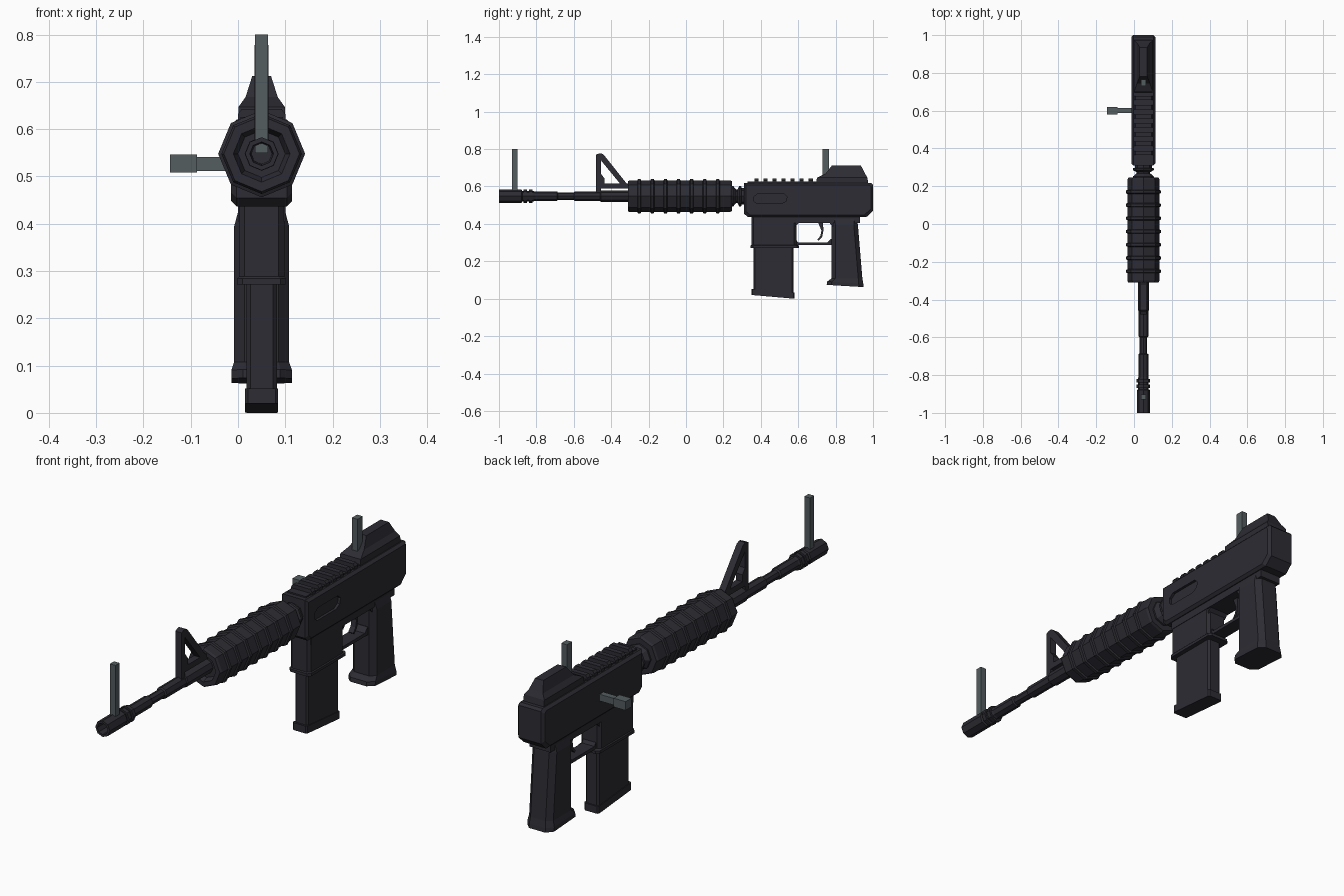
import bpy, bmesh, math
from mathutils import Vector

CX, CZ = 0.05, 0.548          # bore axis


def material(name, rgb):
    m = bpy.data.materials.new(name)
    m.diffuse_color = (*rgb, 1)
    return m


DARK = material("dark gunmetal", (0.025, 0.025, 0.033))
GREY = material("slate grey", (0.088, 0.110, 0.117))


def finish(name, bm, mat):
    bmesh.ops.recalc_face_normals(bm, faces=bm.faces)
    me = bpy.data.meshes.new(name)
    bm.to_mesh(me)
    bm.free()
    me.materials.append(mat)
    ob = bpy.data.objects.new(name, me)
    bpy.context.collection.objects.link(ob)
    return ob


def skin(name, rings, mat=DARK, closed=False):
    """Join rings of equal point count; cap the ends unless closed."""
    bm = bmesh.new()
    vs = [[bm.verts.new(p) for p in r] for r in rings]
    n = len(vs[0])
    pairs = list(zip(vs, vs[1:])) + ([(vs[-1], vs[0])] if closed else [])
    for a, b in pairs:
        for i in range(n):
            j = (i + 1) % n
            bm.faces.new((a[i], a[j], b[j], b[i]))
    if not closed:
        bm.faces.new(vs[0])
        bm.faces.new(vs[-1])
    return finish(name, bm, mat)


def prism(name, pts, half, mat=DARK, chamfer=0):
    """Side profile (y, z) extruded in x, with optional chamfered rims."""
    c = Vector((sum(p[0] for p in pts) / len(pts), sum(p[1] for p in pts) / len(pts)))
    if not chamfer:
        return skin(name, [[(CX + s * half, y, z) for y, z in pts] for s in (-1, 1)], mat)

    def pull(p):
        return [p[i] - math.copysign(min(chamfer, abs(p[i] - c[i])), p[i] - c[i]) for i in (0, 1)]
    small = [pull(p) for p in pts]
    layout = [(-half, small), (-half + chamfer, pts), (half - chamfer, pts), (half, small)]
    return skin(name, [[(CX + x, y, z) for y, z in prof] for x, prof in layout], mat)


def box(name, x0, x1, y0, y1, z0, z1, mat=DARK):
    return skin(name, [[(x0, y0, z), (x1, y0, z), (x1, y1, z), (x0, y1, z)] for z in (z0, z1)], mat)


def lathe(name, prof, mat=DARK, sides=8):
    """Octagonal turning along y from (y, radius) pairs."""
    rings = []
    for y, r in prof:
        a = [2 * math.pi * i / sides for i in range(sides)]
        rings.append([(CX + r * math.cos(t), y, CZ + r * math.sin(t)) for t in a])
    return skin(name, rings, mat)


def tower(name, levels, mat=DARK):
    """Loft of chamfered rectangles: (z, y0, y1, half width, chamfer, slope)."""
    rings = []
    for z, y0, y1, h, c, slope in levels:
        xy = [(-h + c, y0), (h - c, y0), (h, y0 + c), (h, y1 - c),
              (h - c, y1), (-h + c, y1), (-h, y1 - c), (-h, y0 + c)]
        rings.append([(CX + x, y, z + slope * (y - y0)) for x, y in xy])
    return skin(name, rings, mat)


# Barrel with hollow muzzle and stepped sections
lathe("barrel", [(-0.92, 0.022), (-1.0, 0.025), (-1.0, 0.035), (-0.88, 0.035), (-0.875, 0.028),
                 (-0.815, 0.028), (-0.81, 0.026), (-0.69, 0.026), (-0.685, 0.02), (-0.60, 0.02),
                 (-0.595, 0.026), (-0.46, 0.026), (-0.455, 0.03), (-0.28, 0.03)])
for y in (-0.86, -0.83):
    lathe("muzzle_ring", [(y - 0.009, 0.036), (y + 0.009, 0.036)])

# Handguard with recessed front and raised ribs
lathe("handguard", [(-0.285, 0.05), (-0.31, 0.06), (-0.31, 0.08), (-0.30, 0.085),
                    (0.235, 0.085), (0.245, 0.08), (0.245, 0.04)])
for i in range(7):
    y = -0.25 + 0.07 * i
    lathe("handguard_rib", [(y - 0.011, 0.084), (y - 0.007, 0.092), (y + 0.007, 0.092), (y + 0.011, 0.084)])
lathe("neck", [(0.24, 0.055), (0.252, 0.055), (0.268, 0.036), (0.275, 0.036), (0.285, 0.055),
               (0.295, 0.055), (0.297, 0.045), (0.32, 0.045)])

# Front sight frame
T = 0.015
prism("front_sight_post", [(-0.48, 0.56), (-0.455, 0.56), (-0.455, 0.765), (-0.462, 0.778), (-0.48, 0.77)], T)
prism("front_sight_brace", [(-0.48, 0.77), (-0.455, 0.778), (-0.44, 0.77), (-0.305, 0.60),
                            (-0.34, 0.60), (-0.455, 0.74)], T)
prism("front_sight_base", [(-0.47, 0.59), (-0.30, 0.59), (-0.30, 0.615), (-0.47, 0.615)], T)
prism("front_sight_notch", [(-0.46, 0.61), (-0.437, 0.61), (-0.437, 0.645), (-0.46, 0.675)], T)

# Receiver with a recessed port on the right side
receiver = prism("receiver", [(0.31, 0.455), (0.33, 0.437), (0.965, 0.437), (1.0, 0.47),
                              (1.0, 0.61), (0.99, 0.62), (0.31, 0.62)], 0.0645, chamfer=0.011)
port = [(0.362, 0.522), (0.38, 0.508), (0.51, 0.508), (0.535, 0.522), (0.54, 0.545),
        (0.522, 0.562), (0.385, 0.562), (0.362, 0.545)]
cutter = skin("port_cutter", [[(x, y, z) for y, z in port] for x in (0.103, 0.15)])
cutter.hide_render = True
cutter.hide_viewport = True
cut = receiver.modifiers.new("port", 'BOOLEAN')
cut.operation = 'DIFFERENCE'
cut.solver = 'EXACT'
cut.object = cutter

# Top rail teeth
box("rail_base", 0.005, 0.095, 0.33, 0.70, 0.615, 0.626)
for i in range(7):
    y = 0.376 + 0.0485 * i
    skin("rail_tooth", [[(CX + s * h, y + d, z) for s, d in ((-1, -.011), (1, -.011), (1, .011), (-1, .011))]
                        for z, h in ((0.62, 0.05), (0.632, 0.05), (0.643, 0.042))])

# Rear sight housing
tower("rear_sight", [(0.615, 0.695, 0.975, 0.049, 0, 0), (0.647, 0.70, 0.97, 0.049, 0, 0),
                     (0.668, 0.745, 0.958, 0.034, 0, 0), (0.712, 0.78, 0.935, 0.02, 0, 0)])

# Lower frame, magazine well and trigger guard
tower("magazine_well", [(0.272, 0.345, 0.605, 0.052, 0.012, 0), (0.284, 0.345, 0.605, 0.052, 0.012, 0),
                        (0.288, 0.349, 0.59, 0.048, 0.012, 0), (0.44, 0.349, 0.59, 0.048, 0.012, 0)])
box("lower_frame", 0.0, 0.1, 0.36, 0.93, 0.405, 0.445)
prism("trigger_guard", [(0.585, 0.32), (0.60, 0.30), (0.755, 0.30), (0.775, 0.32), (0.79, 0.32),
                        (0.79, 0.286), (0.585, 0.286)], 0.03)
for y, d in ((0.585, 0.022), (0.785, -0.022)):
    prism("guard_corner", [(y, 0.41), (y + d, 0.41), (y, 0.385)], 0.045)
prism("trigger", [(0.705, 0.41), (0.732, 0.41), (0.735, 0.365), (0.728, 0.33), (0.708, 0.31),
                  (0.702, 0.316), (0.718, 0.335), (0.724, 0.365)], 0.012)

# Magazine with flanged foot
S = -0.087
tower("magazine", [(0.04, 0.36, 0.575, 0.032, 0.008, S), (0.29, 0.36, 0.575, 0.032, 0.008, 0)])
tower("magazine_foot", [(0.02, 0.35, 0.58, 0.035, 0.006, S), (0.052, 0.35, 0.58, 0.035, 0.006, S)])

# Grip with flared base
tower("grip", [(0.074, 0.752, 0.95, 0.064, 0.025, -0.06), (0.092, 0.755, 0.948, 0.064, 0.025, -0.06),
               (0.108, 0.777, 0.943, 0.058, 0.022, 0), (0.395, 0.777, 0.919, 0.058, 0.022, 0),
               (0.44, 0.777, 0.912, 0.046, 0.015, 0)])

# Grey sight posts and side handle
box("front_post", 0.036, 0.063, -0.93, -0.902, 0.55, 0.8, GREY)
box("rear_post", 0.036, 0.063, 0.73, 0.765, 0.62, 0.8, GREY)
box("side_handle_stem", -0.09, 0.0, 0.587, 0.613, 0.512, 0.541, GREY)
box("side_handle_knob", -0.144, -0.087, 0.58, 0.62, 0.508, 0.546, GREY)
